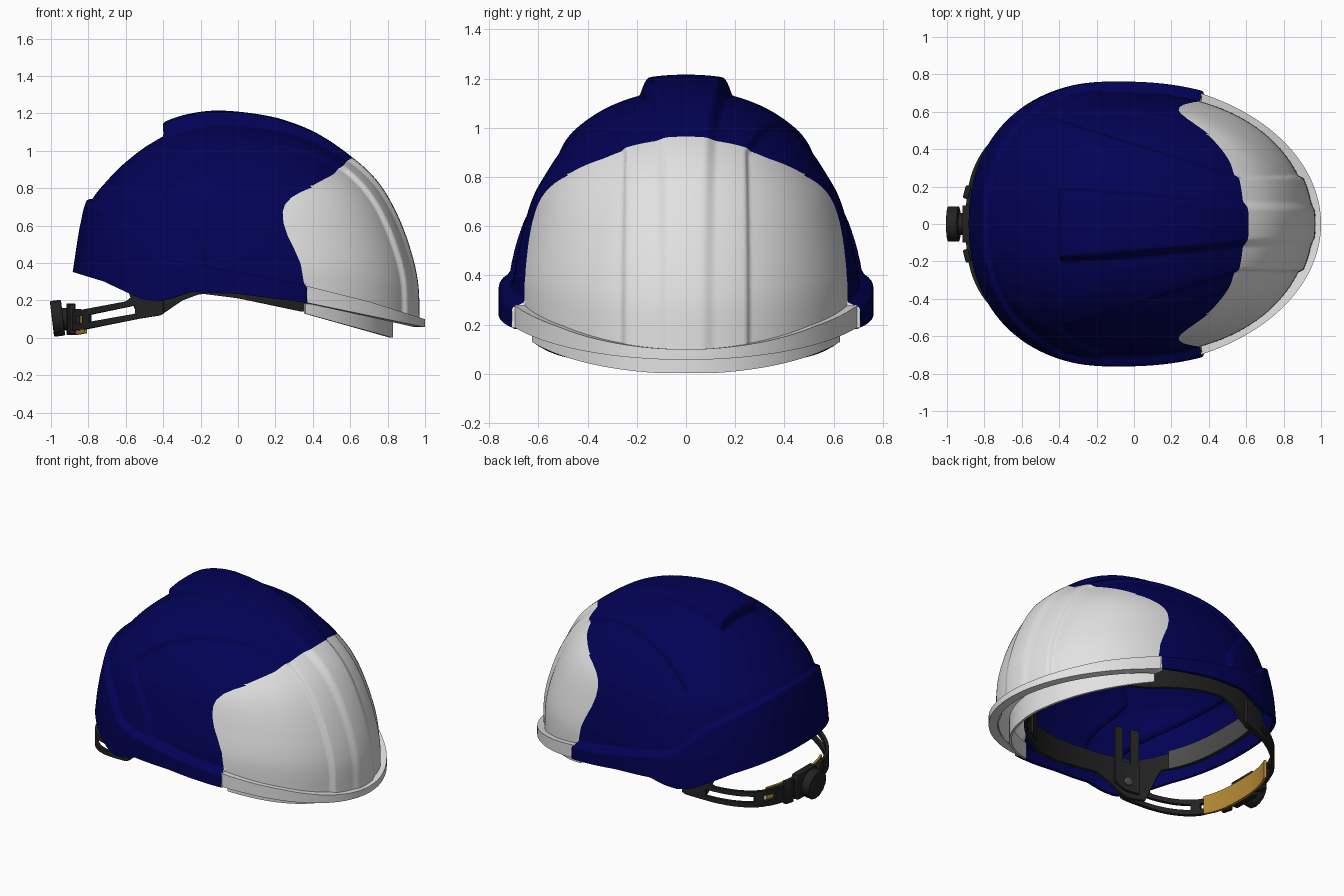
import bpy, bmesh, math
from mathutils import Vector

if "Cube" in bpy.data.objects:
    bpy.data.objects.remove(bpy.data.objects["Cube"])

CX = -0.1  # plan centre shared by all the rings


def material(name, rgb):
    m = bpy.data.materials.new(name)
    m.diffuse_color = (*rgb, 1)
    m.use_nodes = True
    m.node_tree.nodes["Principled BSDF"].inputs["Base Color"].default_value = m.diffuse_color
    return m


NAVY = material("navy", (0.0006, 0.0006, 0.092))
WHITE = material("white", (0.76, 0.76, 0.76))
BLACK = material("black", (0.016, 0.016, 0.016))
GREY = material("dark grey", (0.07, 0.07, 0.07))
AMBER = material("amber", (0.47, 0.25, 0.035))


def lerp(table, x):
    if x <= table[0][0]:
        return table[0][1]
    for (x0, v0), (x1, v1) in zip(table, table[1:]):
        if x <= x1:
            return v0 + (v1 - v0) * (x - x0) / (x1 - x0)
    return table[-1][1]


def smooth(v, width):
    t = min(1, max(0, v / width + 0.5))
    return t * t * (3 - 2 * t)


def spline(p, t):
    k = min(int(t), len(p) - 4)
    u = t - k
    a, b, c, d = p[k:k + 4]
    return 0.5 * (2 * b + (c - a) * u + (2 * a - 5 * b + 4 * c - d) * u * u
                  + (3 * b - a - 3 * c + d) * u ** 3)


def plan(a, front, back, side, e, ef=1):
    """Point on an oval whose front and back halves differ."""
    c, s = math.cos(a), math.sin(a)
    x = CX + (front * abs(c) ** ef if c > 0 else -back * abs(c) ** e)
    return x, math.copysign(side * abs(s) ** (1 if c > 0 else e), s)


def finish(ob, angle=30):
    bpy.ops.object.select_all(action='DESELECT')
    ob.select_set(True)
    bpy.context.view_layer.objects.active = ob
    bpy.ops.object.convert(target='MESH')
    bpy.ops.object.shade_smooth_by_angle(angle=math.radians(angle))


def new_object(name, bm, mats):
    me = bpy.data.meshes.new(name)
    bm.to_mesh(me)
    bm.free()
    for m in mats:
        me.materials.append(m)
    ob = bpy.data.objects.new(name, me)
    bpy.context.collection.objects.link(ob)
    return ob


# ---- Shell: rings blended from front, side and back profiles (reach, height)
FRONT = [(1.06, .08), (1.05, .30), (1.00, .50), (.92, .69), (.82, .84), (.68, .96), (.48, 1.07), (.25, 1.13), (0, 1.15)]
SIDE = [(.725, .24), (.722, .38), (.695, .53), (.65, .70), (.595, .81), (.50, .945), (.36, 1.06), (.19, 1.13), (0, 1.15)]
BACK = [(.76, .35), (.742, .47), (.720, .60), (.685, .73), (.605, .835), (.50, .94), (.365, 1.04), (.20, 1.12), (0, 1.15)]
RIM = [(-.88, .355), (-.7, .30), (-.5, .205), (-.42, .195), (-.35, .21), (-.25, .245), (0, .235), (.35, .19), (.96, .08)]
BAND_TOP = [(-.82, .76), (-.6, .62), (-.5, .55), (-.42, .45), (-.35, .41), (0, .35), (.36, .28), (.4, -.3)]
PANEL_Y = [(-.4, .56), (.2, .37), (.58, .25), (1, .26)]
PANEL_X = [(.37, -.17), (.5, -.19), (.6, -.26), (.7, -.35), (.78, -.4)]
WHITE_X = [(.28, .36), (.4, .34), (.48, .305), (.55, .27), (.62, .247), (.68, .243), (.72, .255), (.76, .29),
           (.79, .34), (.82, .41), (.89, .54), (.95, .585), (.985, .60), (1.0, 2.0)]


def padded(p, i):
    q = [v[i] for v in p]
    return [2 * q[0] - q[1]] + q + [-q[-2] if i == 0 else q[-2]]


def relief(x, y, z):
    """Raised crown ridge, recessed side panels and raised lower band."""
    ay = abs(y)
    half = lerp([(-.38, .185), (.3, .13), (.6, .10), (1, .09)], x)
    ridge = lerp([(-.4, .066), (-.1, .066), (.2, .056), (.6, .022), (.96, .012)], x)
    d = ridge * smooth(half - ay, .055) * smooth(x + .385, .035)
    low = z - lerp(BAND_TOP, x)
    d -= .02 * smooth(ay - lerp(PANEL_Y, x), .025) * smooth(x - lerp(PANEL_X, z), .025) * smooth(low, .03)
    step = lerp([(-.8, .024), (-.5, .032), (-.3, .037)], x)
    return d + step * smooth(-low, .03) * smooth(.38 - x, .06)


N, M = 380, 140
prof = [[padded(p, i) for i in (0, 1)] for p in (FRONT, SIDE, BACK)]
bm = bmesh.new()
rings = []
for j in range(M):
    t = 8 * j / M
    (f, zf), (s, zs), (b, zb) = [(spline(p[0], t), spline(p[1], t)) for p in prof]
    ring = []
    for i in range(N):
        a = 2 * math.pi * i / N
        x, y = plan(a, f, b, s, .88, .83)
        c2 = math.cos(a) ** 2
        z = (zf if math.cos(a) > 0 else zb) * c2 + zs * (1 - c2)
        if t < 1:  # ease the lowest rings onto the wavy rim
            base = FRONT[0][1] if math.cos(a) > 0 else BACK[0][1]
            z += (1 - t) * (lerp(RIM, x) - base * c2 - SIDE[0][1] * (1 - c2))
        ring.append(bm.verts.new((x, y, z)))
    rings.append(ring)
apex = bm.verts.new((CX, 0, 1.15))
for i in range(N):
    k = (i + 1) % N
    for lo, hi in zip(rings, rings[1:]):
        bm.faces.new((lo[i], lo[k], hi[k], hi[i]))
    bm.faces.new((rings[-1][i], rings[-1][k], apex))


# White front panel: cut the faces along its outline, then colour by side
def in_white(co):
    shift = .8 * relief(*co) if co.z > .82 else 0  # keeps the top edge even
    return co.x - lerp(WHITE_X, co.z) - shift


cuts = []
for e in list(bm.edges):
    v0, v1 = e.verts
    g0, g1 = in_white(v0.co), in_white(v1.co)
    if g0 * g1 < 0:
        cuts.append(bmesh.utils.edge_split(e, v0, g0 / (g0 - g1))[1])
bmesh.ops.connect_verts(bm, verts=cuts)
for face in bm.faces:
    face.material_index = int(in_white(face.calc_center_median()) > 0)

# Press the relief into the surface
bm.normal_update()
moves = [(v, v.normal * relief(*v.co)) for v in bm.verts]
for v, d in moves:
    v.co += d
shell = new_object("helmet_shell", bm, [NAVY, WHITE])
sol = shell.modifiers.new("thickness", 'SOLIDIFY')
sol.thickness, sol.offset = .022, -1
finish(shell, 70)


# ---- Curved bands: half an oval strip, mirrored across y and thickened inward
def angle_at(x, front, back, e):
    u = (x - CX) / (front if x > CX else back)
    return math.acos(math.copysign(abs(u) ** (1 if x > CX else 1 / e), u))


def band(name, mat, size, x0, x1, low, high, thick, n=48, e=.75):
    """Strip from x0 back to x1; None runs to the centre line."""
    front, back, side = size
    a0 = 0 if x0 is None else angle_at(x0, front, back, e)
    a1 = math.pi if x1 is None else angle_at(x1, front, back, e)
    bm = bmesh.new()
    cols = []
    for i in range(n + 1):
        x, y = plan(a0 + (a1 - a0) * i / n, front, back, side, e)
        if (x0 is None and i == 0) or (x1 is None and i == n):
            y = 0
        cols.append([bm.verts.new((x, y, lerp(tab, x))) for tab in (low, high)])
    for p, q in zip(cols, cols[1:]):
        bm.faces.new((p[0], q[0], q[1], p[1]))
    ob = new_object(name, bm, [mat])
    ob.modifiers.new("mirror", 'MIRROR').use_axis = (False, True, False)
    sol = ob.modifiers.new("thickness", 'SOLIDIFY')
    sol.thickness, sol.offset = thick, -1
    finish(ob)


# Brim and the retracted visor below it
band("front_brim", WHITE, (1.10, .8, .768), None, .36,
     [(.36, .19), (1, .057)], [(.36, .28), (.7, .195), (1, .10)], .055, 64)
band("visor", WHITE, (.93, .8, .72), None, .36,
     [(.36, .13), (.82, .003)], [(.36, .24), (.82, .16)], .015, 64)

# Headband with its rear cradle arms
band("headband", BLACK, (.84, .68, .62), None, None,
     [(-.78, .365), (-.62, .34), (-.54, .12), (-.42, .12), (-.3, .2), (-.2, .237), (0, .212), (.35, .14), (.74, .14)],
     [(-.78, .50), (-.5, .40), (0, .36), (.74, .27)], .02, 96)
band("rear_pad", GREY, (.8, .658, .60), -.64, None, [(-.758, .36), (-.62, .335)], [(-.758, .50), (-.62, .46)], .012, 24)
ARM = (.84, .80, .63)
band("arm_root", BLACK, ARM, -.40, -.55, [(-.55, .1), (-.42, .12), (-.4, .13)], [(-.6, .26), (-.4, .3)], .025, 8)
band("arm_upper_rail", BLACK, ARM, -.52, -.875, [(-.83, .118), (-.52, .18)], [(-.83, .152), (-.6, .195), (-.52, .26)], .022, 32)
band("arm_lower_rail", BLACK, ARM, -.52, -.875, [(-.83, .045), (-.52, .105)], [(-.83, .08), (-.52, .135)], .022, 32)
band("arm_cross_bar", BLACK, ARM, -.80, -.835, [(-.9, .05)], [(-.9, .15)], .022, 6)
band("arm_rear_bridge", BLACK, ARM, -.868, None, [(-.9, .04)], [(-.9, .15)], .025, 24)
band("nape_pad", AMBER, (.8, .772, .58), -.82, None, [(-.872, .016), (-.82, .025)], [(-.872, .155), (-.82, .15)], .015, 24)

# Hanger straps: slotted above, solid below
STRAP = (.84, .68, .598)
band("hanger_strap_base", BLACK, STRAP, -.33, -.49, [(-.49, .15), (-.4, .16), (-.33, .20)], [(0, .36)], .02, 8)
for x0, x1 in ((-.33, -.385), (-.435, -.49)):
    band("hanger_strap_rail", BLACK, STRAP, x0, x1, [(0, .35)], [(0, .60)], .015, 4)
band("front_hanger_strap", BLACK, (.80, .68, .60), .50, .42, [(0, .17)], [(0, .45)], .015, 8)


def bevelled(ob, name, mat, width):
    ob.name = name
    ob.data.materials.append(mat)
    bv = ob.modifiers.new("bevel", 'BEVEL')
    bv.width, bv.segments = width, 2
    finish(ob)


def box(name, mat, loc, size, rz=0):
    bpy.ops.mesh.primitive_cube_add(size=1, location=loc, rotation=(0, 0, rz))
    ob = bpy.context.object
    ob.scale = size
    bpy.ops.object.transform_apply(location=False, rotation=False, scale=True)
    bevelled(ob, name, mat, .008)


def disc(name, mat, loc, radius, depth, axis, sides=32):
    bpy.ops.mesh.primitive_cylinder_add(vertices=sides, radius=radius, depth=depth, location=loc,
                                        rotation=Vector(axis).to_track_quat('Z', 'Y').to_euler())
    bevelled(bpy.context.object, name, mat, .006)


# Ratchet housing, grip knob and small fittings
box("ratchet_housing", BLACK, (-.893, 0, .10), (.05, .20, .17))
disc("ratchet_knob", BLACK, (-.965, 0, .105), .096, .06, (-1, 0, -.12), 14)
disc("knob_spindle", BLACK, (-.92, 0, .10), .06, .06, (1, 0, 0))
for s in (1, -1):
    box("arm_buckle", BLACK, (-.893, s * .17, .10), (.03, .07, .16), s * -.25)
    disc("strap_rivet", GREY, (-.41, s * .55, .22), .028, .02, (-.25, s, 0), 20)
